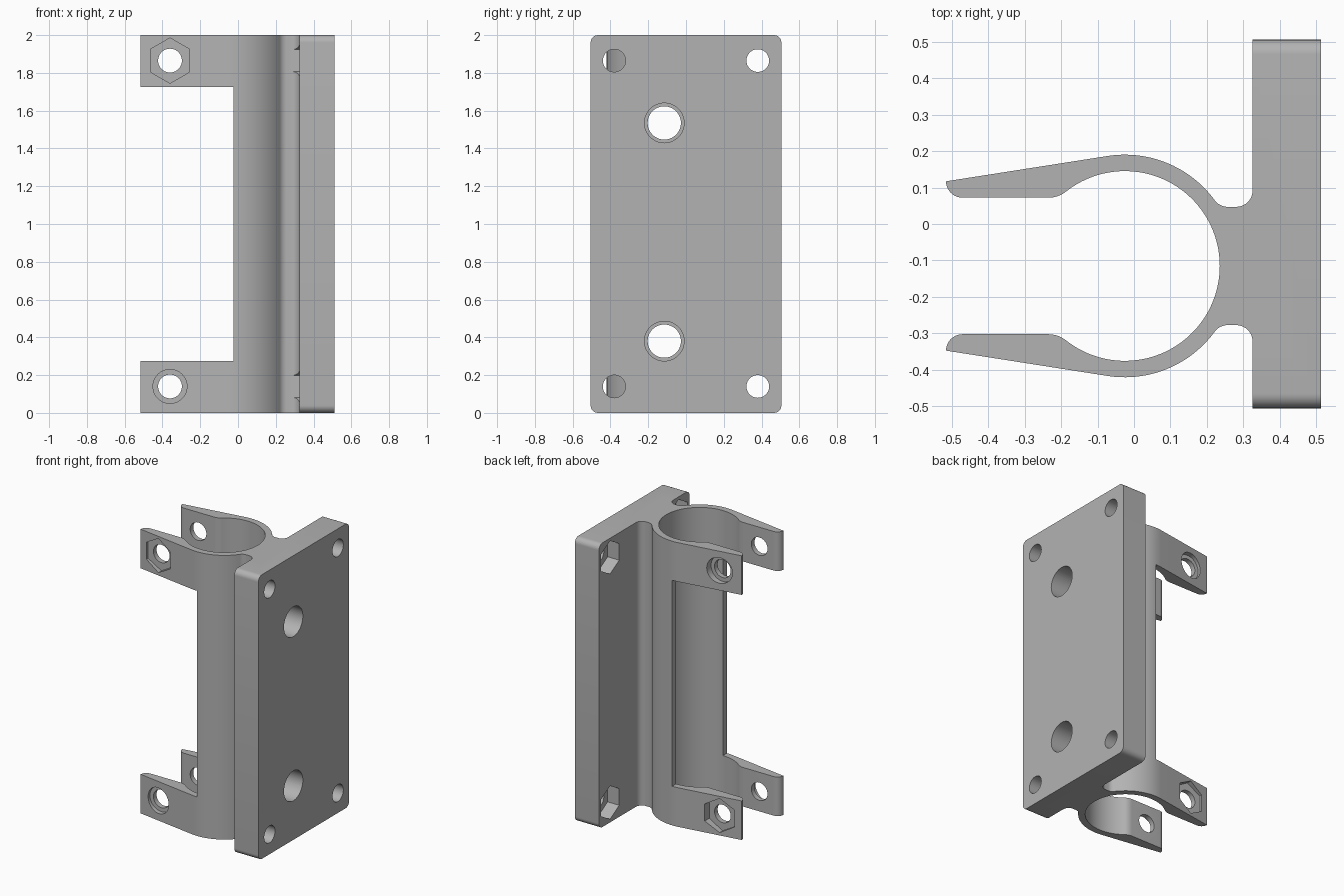
import bpy, bmesh
from math import radians, sin, cos

cube = bpy.data.objects.get("Cube")
if cube:
    bpy.data.objects.remove(cube, do_unlink=True)

CY = -0.115          # centre line of the clamp in y
CX = -0.025          # centre of the bore in x

grey = bpy.data.materials.new("plain grey")
grey.use_nodes = True
COLOUR = (0.45, 0.45, 0.45, 1)
grey.diffuse_color = COLOUR
grey.node_tree.nodes["Principled BSDF"].inputs["Base Color"].default_value = COLOUR


def arc(cx, cy, r, start, end, steps):
    """Points along an arc, angles in degrees."""
    angles = [radians(start + (end - start) * i / steps) for i in range(steps + 1)]
    return [(cx + r * cos(a), cy + r * sin(a)) for a in angles]


def ring(cx, cy, r, sides=48, start=0):
    return arc(cx, cy, r, start, start + 360, sides)[:-1]


def prism(name, outline, axis, lo, hi):
    """Extrude a 2D outline along axis 0, 1 or 2."""
    bm = bmesh.new()

    def place(p, h):
        co = list(p)
        co.insert(axis, h)
        return bm.verts.new(co)

    low = [place(p, lo) for p in outline]
    high = [place(p, hi) for p in outline]
    bm.faces.new(low)
    bm.faces.new(high)
    for i in range(len(low)):
        bm.faces.new((low[i - 1], low[i], high[i], high[i - 1]))
    bmesh.ops.recalc_face_normals(bm, faces=bm.faces)
    mesh = bpy.data.meshes.new(name)
    bm.to_mesh(mesh)
    bm.free()
    mesh.materials.append(grey)
    obj = bpy.data.objects.new(name, mesh)
    bpy.context.collection.objects.link(obj)
    return obj


def combine(target, other, operation):
    """Apply a boolean and discard the helper."""
    mod = target.modifiers.new("boolean", 'BOOLEAN')
    mod.operation = operation
    mod.solver = 'EXACT'
    mod.object = other
    bpy.context.view_layer.objects.active = target
    bpy.ops.object.modifier_apply(modifier=mod.name)
    bpy.data.objects.remove(other, do_unlink=True)


def cut(target, outline, axis, lo, hi):
    combine(target, prism("cutter", outline, axis, lo, hi), 'DIFFERENCE')


# Clamp: half profile (bore, arm, outer wall, neck), mirrored about CY
half = arc(CX, 0, 0.26, 0, 128.3, 36)
half += arc(-0.235, 0.2656, 0.0786, -51.7, -90, 8)
half += arc(-0.47, 0.232, 0.045, -90, -180, 10)
half += arc(CX, 0, 0.305, 98.9, 36.3, 20)
half += arc(0.257, 0.207, 0.045, 216.3, 270, 8)
half += arc(0.28, 0.207, 0.045, 270, 360, 10)
half.append((0.4, 0.207))
profile = [(x, CY + v) for x, v in half]
profile += [(x, CY - v) for x, v in reversed(half[1:])]
bracket = prism("clamp_bracket", profile, 2, 0, 2)

# Window that leaves one pair of arms at each end
cut(bracket, [(-0.7, 0.275), (CX, 0.275), (CX, 1.725), (-0.7, 1.725)], 1, -0.7, 0.5)

# Mounting plate with rounded corners
R = 0.04
W = 0.505
plate_outline = (arc(W - R, 2 - R, R, 0, 90, 8) + arc(R - W, 2 - R, R, 90, 180, 8)
                 + arc(R - W, R, R, 180, 270, 8) + arc(W - R, R, R, 270, 360, 8))
combine(bracket, prism("plate", plate_outline, 0, 0.325, 0.512), 'UNION')

for z in (0.14, 1.865):
    # Arm bolt holes, with a hex pocket on one side and a round one on the other
    cut(bracket, ring(-0.36, z, 0.063), 1, -0.7, 0.5)
    hexagon = ring(-0.36, z, 0.12, 6, 30)
    circle = ring(-0.36, z, 0.09)
    front, back = (hexagon, circle) if z > 1 else (circle, hexagon)
    cut(bracket, front, 1, -0.7, CY - 0.222)
    cut(bracket, back, 1, CY + 0.222, 0.5)
    # Plate corner holes with nut pockets behind
    for y in (-0.38, 0.38):
        cut(bracket, ring(y, z, 0.06), 0, 0.27, 0.7)
        cut(bracket, ring(y, z, 0.117, 6, 30), 0, 0.27, 0.415)

# Stepped holes through the plate and neck into the bore
for z in (0.38, 1.535):
    cut(bracket, ring(CY, z, 0.088), 0, 0.1, 0.7)
    cut(bracket, ring(CY, z, 0.105), 0, 0.33, 0.7)

bpy.ops.object.select_all(action='DESELECT')
bracket.select_set(True)
bpy.context.view_layer.objects.active = bracket
bpy.ops.object.shade_smooth_by_angle(angle=radians(30))
